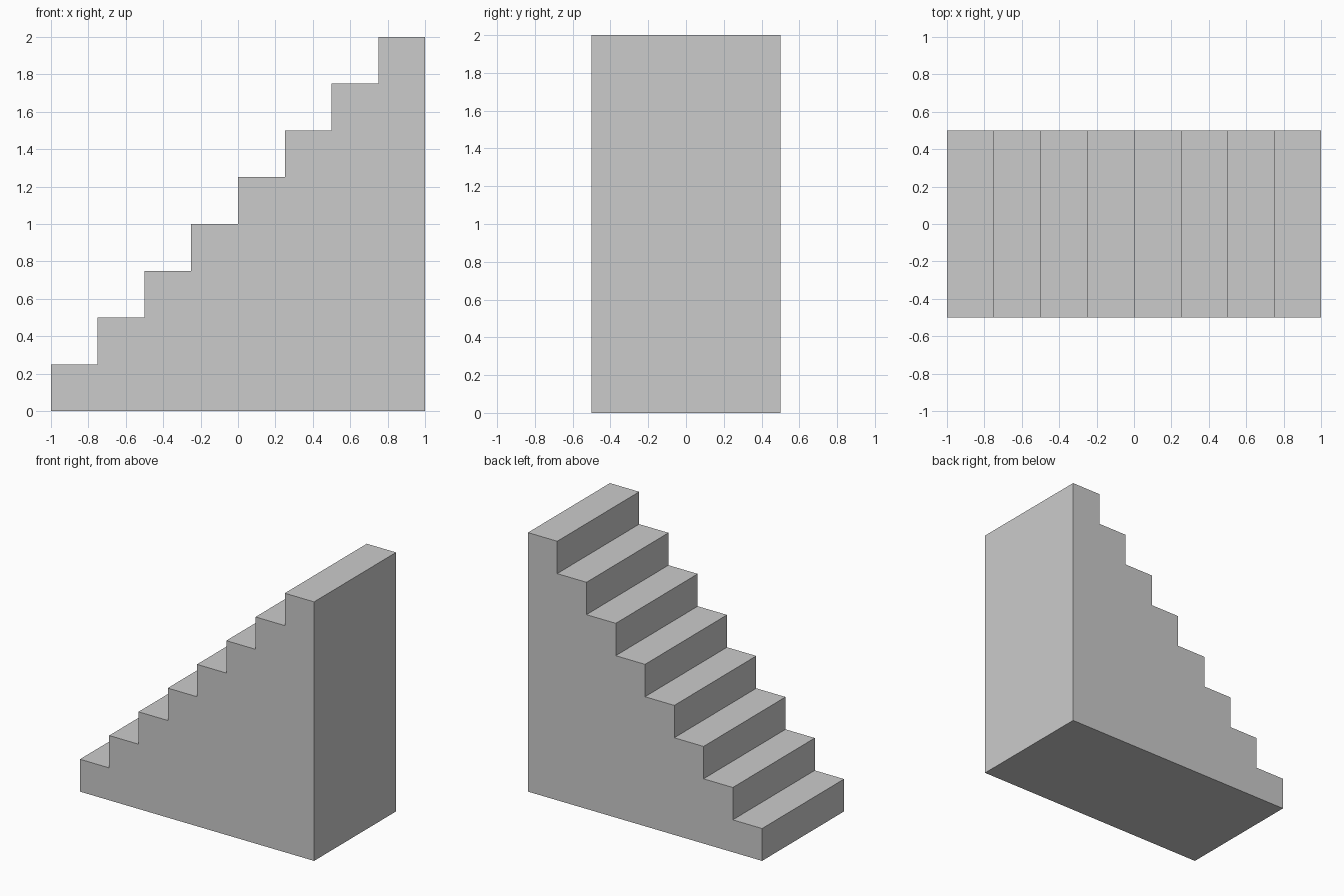
import bpy
import bmesh

if "Cube" in bpy.data.objects:
    bpy.data.objects.remove(bpy.data.objects["Cube"])

STEPS = 8
SIZE = 0.25      # tread depth and riser height
HALF_WIDTH = 0.5

# Side profile: base line, then the steps from the top down
profile = [(-1.0, 0.0), (1.0, 0.0)]
for i in reversed(range(STEPS)):
    x, z = -1.0 + i * SIZE, (i + 1) * SIZE
    profile += [(x + SIZE, z), (x, z)]

# Solid staircase: profile extruded across its width
bm = bmesh.new()
side = bm.faces.new([bm.verts.new((x, -HALF_WIDTH, z)) for x, z in profile])
result = bmesh.ops.extrude_face_region(bm, geom=[side], use_keep_orig=True)
moved = [v for v in result["geom"] if isinstance(v, bmesh.types.BMVert)]
bmesh.ops.translate(bm, vec=(0, 2 * HALF_WIDTH, 0), verts=moved)
bmesh.ops.recalc_face_normals(bm, faces=bm.faces)

mesh = bpy.data.meshes.new("staircase")
bm.to_mesh(mesh)
bm.free()
staircase = bpy.data.objects.new("staircase", mesh)
bpy.context.collection.objects.link(staircase)
